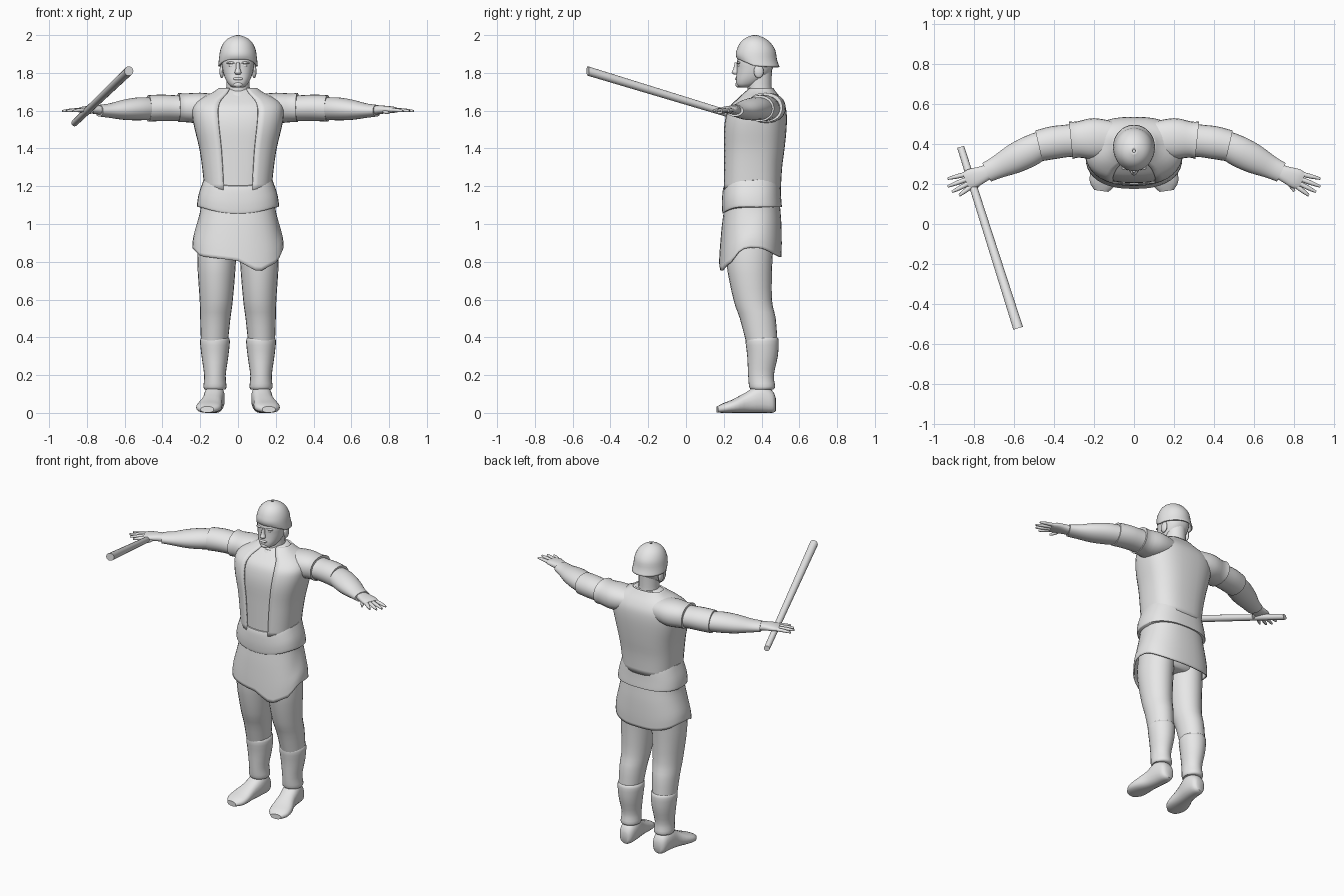
import bpy, bmesh, math
from mathutils import Vector

default_cube = bpy.data.objects.get("Cube")
if default_cube:
    bpy.data.objects.remove(default_cube, do_unlink=True)

grey = bpy.data.materials.new("plain grey")
grey.use_nodes = True
grey.diffuse_color = (0.8, 0.8, 0.8, 1)
grey.node_tree.nodes["Principled BSDF"].inputs["Base Color"].default_value = grey.diffuse_color

X, Y, Z = Vector((1, 0, 0)), Vector((0, 1, 0)), Vector((0, 0, 1))
parts = []


def finish(name, bm):
    """Turn a bmesh into a coloured object."""
    bmesh.ops.recalc_face_normals(bm, faces=bm.faces)
    mesh = bpy.data.meshes.new(name)
    bm.to_mesh(mesh)
    bm.free()
    mesh.materials.append(grey)
    ob = bpy.data.objects.new(name, mesh)
    bpy.context.collection.objects.link(ob)
    parts.append(ob)
    return ob


def smooth_rings(rings, steps):
    """Catmull-Rom interpolation between neighbouring rings."""
    keys = [Vector(r) for r in rings]
    out = []
    for i in range(len(keys) - 1):
        p, q = keys[i], keys[i + 1]
        m = (q - keys[max(i - 1, 0)]) / 2
        w = (keys[min(i + 2, len(keys) - 1)] - p) / 2
        for s in range(steps):
            t = s / steps
            out.append(p * (2*t**3 - 3*t**2 + 1) + m * (t**3 - 2*t**2 + t)
                       + q * (3*t**2 - 2*t**3) + w * (t**3 - t**2))
    return out + [keys[-1]]


def loft(name, rings, up=Z, along=None, n=20, power=2, steps=3, cap=True, gap=(), bend=None):
    """Skin rings of (x, y, z, half width, half height along up)."""
    rows = smooth_rings(rings, steps)
    bm = bmesh.new()
    loops = []
    for i, row in enumerate(rows):
        centre = Vector(row[:3])
        ahead, behind = rows[min(i + 1, len(rows) - 1)], rows[max(i - 1, 0)]
        tangent = along or Vector(ahead[:3]) - Vector(behind[:3])
        side = up.cross(tangent).normalized()
        loop = []
        for k in range(n):
            c, s = math.cos(math.tau * k / n), math.sin(math.tau * k / n)
            c, s = (math.copysign(abs(v) ** (2 / power), v) for v in (c, s))
            co = centre + side * (c * row[3]) + up * (s * row[4])
            if bend:
                co.z += bend(co)
            loop.append(bm.verts.new(co))
        loops.append(loop)
    for a, b in zip(loops, loops[1:]):
        for k in range(n):
            if k not in gap:
                j = (k + 1) % n
                bm.faces.new((a[k], a[j], b[j], b[k]))
    if cap:
        bm.faces.new(loops[0])
        bm.faces.new(loops[-1])
    return finish(name, bm)


def stack(name, rows, grow=0, **options):
    """Loft level rings of (z, half width, front y, back y)."""
    rings = [(0, (f + b) / 2, z, a + grow, (b - f) / 2 + grow) for z, a, f, b in rows]
    return loft(name, rings, up=Y, along=Z, **options)


def blob(name, place, size):
    bm = bmesh.new()
    bmesh.ops.create_uvsphere(bm, u_segments=16, v_segments=10, radius=1)
    for v in bm.verts:
        v.co = Vector(place) + Vector(a * b for a, b in zip(v.co, size))
    return finish(name, bm)


def thicken(ob, amount):
    ob.modifiers.new("thickness", "SOLIDIFY").thickness = amount


def ramp(points, x):
    """Piecewise linear lookup."""
    for (a, p), (b, q) in zip(points, points[1:]):
        if x <= b:
            return p + (q - p) * max(0, x - a) / (b - a)
    return points[-1][1]


# Shirt body and the open vest over it
torso = [(1.18, .165, .205, .49), (1.3, .178, .205, .497), (1.4, .193, .205, .51),
         (1.5, .217, .205, .52), (1.57, .23, .215, .522), (1.62, .228, .235, .515),
         (1.66, .195, .275, .495), (1.695, .125, .315, .468), (1.72, .09, .345, .45)]
stack("shirt", torso, n=36, power=2.6)
vest = stack("vest", torso, grow=.012, n=36, power=2.6, cap=False, gap=range(25, 29))
thicken(vest, .011)
stack("collar", [(1.64, .085, .285, .47), (1.67, .09, .29, .475), (1.695, .078, .31, .465)], n=24)

# Belt, dipping at the front
def belt_dip(co):
    return -.035 * max(0, 1 - (co.x / .2) ** 2) if co.y < .35 else 0

stack("belt", [(1.09, .214, .195, .507), (1.1, .217, .192, .507), (1.15, .21, .19, .503),
               (1.21, .192, .194, .5), (1.235, .184, .2, .495)], n=36, power=2.5, bend=belt_dip)

# Skirt with an uneven pointed hem
front_hem = [(-.25, .88), (-.2, .83), (0, .805), (.11, .745), (.21, .8), (.24, .87)]
back_hem = [(.36, .875), (.41, .87), (.5, .825)]

def hem(co):
    low = ramp(front_hem, co.x) if co.y < .34 else ramp(back_hem, co.y)
    return (low - .83) * max(0, (1.06 - co.z) / .23)

skirt = stack("skirt", [(.83, .242, .175, .505), (.9, .237, .18, .507), (1, .215, .19, .505),
                        (1.07, .2, .2, .5), (1.13, .192, .205, .495)],
              n=40, power=2.4, cap=False, bend=hem)
thicken(skirt, .008)
stack("pelvis", [(.83, .12, .25, .43), (.88, .18, .22, .46), (1.12, .18, .22, .48)], power=2.4)

# Neck, head and helmet
stack("neck", [(1.62, .08, .32, .48), (1.7, .063, .325, .455), (1.82, .063, .32, .455)])
stack("head", [(1.722, .025, .285, .33), (1.735, .046, .268, .37), (1.76, .063, .264, .41),
               (1.79, .075, .267, .44), (1.825, .083, .269, .46), (1.86, .087, .27, .465),
               (1.92, .083, .285, .455)], n=28, power=2.3)
stack("nose", [(1.855, .009, .258, .28), (1.82, .012, .25, .28), (1.803, .018, .242, .28),
               (1.792, .012, .252, .28)], n=12)
blob("lips", (0, .267, 1.769), (.026, .008, .008))
blob("chin", (0, .277, 1.738), (.026, .016, .016))

def rim_lift(co):
    return ramp([(.28, .04), (.36, .005), (.45, 0)], co.y) * max(0, (1.92 - co.z) / .09)

helmet = stack("helmet", [(1.832, .105, .272, .495), (1.87, .101, .264, .482), (1.92, .094, .268, .473),
                          (1.96, .076, .287, .447), (1.985, .048, .315, .415), (2, .008, .355, .375)],
               n=32, cap=False, bend=rim_lift)
thicken(helmet, .008)

# Paired parts: face details, legs, feet, arms and hands
leg = [(.105, .345, .96, .098, .125), (.113, .335, .8, .102, .122), (.115, .353, .6, .088, .102),
       (.12, .38, .5, .08, .095), (.125, .402, .37, .071, .083)]
wrap = [(.122, .403, .4, .07, .08), (.122, .403, .38, .079, .088), (.122, .405, .3, .071, .081),
        (.122, .397, .2, .057, .068), (.122, .403, .14, .061, .069), (.122, .403, .125, .055, .06)]
foot = [(.122, .475, .045, .025, .035), (.122, .455, .06, .046, .06), (.125, .39, .075, .055, .075),
        (.135, .32, .055, .055, .055), (.15, .25, .036, .067, .036), (.158, .2, .026, .063, .026),
        (.163, .165, .018, .035, .016)]
vest_cap = [(.1, .42, 1.62, .09, .065), (.2, .425, 1.615, .103, .08), (.28, .421, 1.615, .09, .076),
            (.315, .418, 1.617, .094, .078)]
sleeve = [(.2, .425, 1.61, .09, .07), (.32, .416, 1.613, .081, .068), (.4, .406, 1.615, .082, .07),
          (.475, .39, 1.612, .078, .07)]
bracer = [(.45, .4, 1.61, .068, .058), (.52, .364, 1.61, .077, .061), (.6, .324, 1.605, .073, .054),
          (.68, .284, 1.6, .057, .038), (.735, .258, 1.6, .051, .031)]
palm = [(.72, .264, 1.602, .036, .024), (.76, .246, 1.605, .042, .022), (.81, .226, 1.605, .05, .018),
        (.838, .213, 1.603, .043, .012)]
fingers = {"little_finger": ((.84, .248), (.93, .226)), "ring_finger": ((.838, .222), (.93, .187)),
           "middle_finger": ((.83, .2), (.908, .16)), "index_finger": ((.816, .185), (.872, .142)),
           "thumb": ((.765, .22), (.8, .163))}

for side, s in (("left", 1), ("right", -1)):
    def flip(rings):
        return [(s * r[0], *r[1:]) for r in rings]

    blob(side + "_brow", (s * .034, .28, 1.853), (.028, .012, .007))
    blob(side + "_eye", (s * .034, .281, 1.838), (.014, .008, .007))
    blob(side + "_ear", (s * .086, .385, 1.808), (.012, .026, .036))
    loft(side + "_leg", flip(leg), up=Y, along=Z, n=24)
    loft(side + "_shin_wrap", flip(wrap), up=Y, along=Z, n=24)
    loft(side + "_foot", flip(foot), power=2.4)
    loft(side + "_vest_shoulder", flip(vest_cap), n=24, power=2.2)
    loft(side + "_sleeve", flip(sleeve), n=24)
    loft(side + "_bracer", flip(bracer), n=24)
    loft(side + "_palm", flip(palm), power=2.4)
    for name, ((ax, ay), (bx, by)) in fingers.items():
        drop = .015 if name == "thumb" else .005
        path = [(ax, ay, 1.603, .012, .011), ((ax + bx) / 2, (ay + by) / 2, 1.607 - drop, .011, .01),
                (bx, by, 1.603 - drop, .006, .006)]
        loft(side + "_" + name, flip(path), n=10)

# Straight staff held in the right hand
loft("staff", [(-.865, .385, 1.535, .018, .018), (-.578, -.52, 1.81, .025, .025)], n=16, steps=1)

# Smooth shading with crisp edges
bpy.ops.object.select_all(action="DESELECT")
for ob in parts:
    ob.select_set(True)
bpy.context.view_layer.objects.active = parts[0]
bpy.ops.object.shade_smooth_by_angle(angle=math.radians(45))
